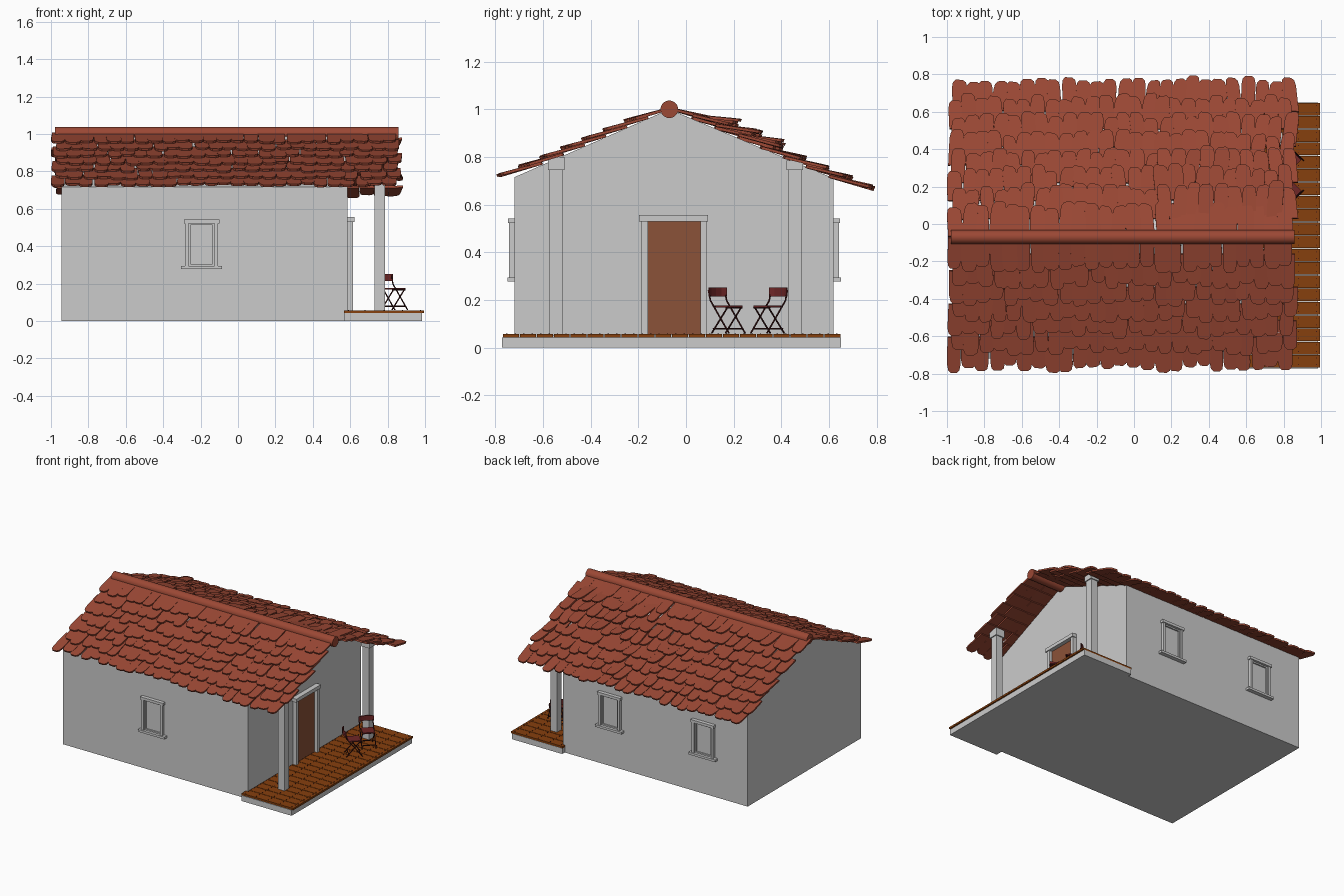
import bpy, bmesh, math, random
from mathutils import Matrix, Vector

if "Cube" in bpy.data.objects:
    bpy.data.objects.remove(bpy.data.objects["Cube"])

random.seed(4)


def material(name, rgb):
    m = bpy.data.materials.new(name)
    m.diffuse_color = (*rgb, 1)
    m.use_nodes = True
    m.node_tree.nodes["Principled BSDF"].inputs["Base Color"].default_value = m.diffuse_color
    return m


TILE = material("clay", (0.33, 0.065, 0.035))
WOOD = material("deck_wood", (0.24, 0.05, 0.004))
DOOR = material("door_wood", (0.26, 0.085, 0.04))
RED = material("chair_red", (0.16, 0.02, 0.02))
DARK = material("chair_frame", (0.05, 0.008, 0.008))


def finish(name, bm, mat=None):
    bmesh.ops.recalc_face_normals(bm, faces=bm.faces[:])
    me = bpy.data.meshes.new(name)
    bm.to_mesh(me)
    bm.free()
    ob = bpy.data.objects.new(name, me)
    bpy.context.collection.objects.link(ob)
    if mat:
        me.materials.append(mat)
    return ob


def add_box(bm, x0, x1, y0, y1, z0, z1, mat=Matrix()):
    m = Matrix.Translation(((x0 + x1) / 2, (y0 + y1) / 2, (z0 + z1) / 2))
    bmesh.ops.create_cube(bm, size=1, matrix=mat @ m @ Matrix.Diagonal((x1 - x0, y1 - y0, z1 - z0, 1)))


def boxes(name, dims, mat=None, matrix=Matrix()):
    bm = bmesh.new()
    for d in dims:
        add_box(bm, *d, matrix)
    return finish(name, bm, mat)


def prism(bm, pts, offset):
    f = bm.faces.new([bm.verts.new(p) for p in pts])
    r = bmesh.ops.extrude_face_region(bm, geom=[f])
    bmesh.ops.translate(bm, vec=offset, verts=[v for v in r["geom"] if isinstance(v, bmesh.types.BMVert)])


# House body with gables
RY, RZ = -0.07, 1.0
bm = bmesh.new()
outline = [(-0.72, 0), (0.62, 0), (0.62, 0.71), (RY, RZ), (-0.72, 0.715)]
prism(bm, [(-0.945, y, z) for y, z in outline], Vector((1.53, 0, 0)))
finish("house_walls", bm)


# Roof tiles: chamfered slabs laid in overlapping rows
def roof_side(name, side, slope, reach, rows, wild):
    a = math.atan(slope)
    down = Vector((0, side * math.cos(a), -math.sin(a)))
    up = Vector((0, side * math.sin(a), math.cos(a)))
    length, thick, n = 0.175, 0.012, 25
    step = (reach - length) / (rows - 1)
    pitch = 1.84 / n
    bm = bmesh.new()
    for r in range(rows):
        for i in range(n):
            cx = -0.985 + pitch * (i + 0.5) + (0.012 if r % 2 else -0.008) + random.uniform(-0.008, 0.008)
            w = pitch * random.uniform(0.48, 0.58)
            top = r * step
            end = top + length + random.uniform(-0.02, 0.02)
            turn = random.uniform(-1, 1) * (0.05 + 0.08 * wild)
            lo, hi = -0.003, 0.017 + random.uniform(0, 0.006 + 0.008 * wild)
            if wild and cx > 0.1 and 0 < r < 4:
                lo, hi = lo + 0.012, hi + random.uniform(0.01, 0.04)
            prof = [(-w, top), (w, top), (w, end - 0.04), (w * 0.85, end - 0.012), (w * 0.45, end),
                    (-w * 0.5, end), (-w * 0.85, end - 0.015), (-w, end - 0.045)]
            pts = []
            for u, v in prof:
                t = (v - top) / length
                pts.append(Vector((cx + u + turn * (v - top - length / 2), RY, RZ))
                           + down * (v + turn * u) + up * (lo + (hi - lo) * t))
            prism(bm, pts, up * thick)
    finish(name, bm, TILE)


roof_side("front_roof_tiles", -1, 0.43, 0.755, 7, 0)
roof_side("back_roof_tiles", 1, 0.425, 0.905, 8, 1)

# Ridge cap
bm = bmesh.new()
bmesh.ops.create_cone(bm, cap_ends=True, segments=20, radius1=0.037, radius2=0.037, depth=1.835,
                      matrix=Matrix.Translation((-0.06, RY, RZ)) @ Matrix.Rotation(math.pi / 2, 4, 'Y'))
ridge = finish("ridge_cap", bm, TILE)
bpy.context.view_layer.objects.active = ridge
ridge.select_set(True)
bpy.ops.object.shade_smooth_by_angle(angle=math.radians(40))

# Porch slab and planks with nail heads
boxes("porch_slab", [(0.57, 0.985, -0.772, 0.65, 0, 0.042)])
count = 20
pw = 1.42 / count
bm, nails = bmesh.new(), bmesh.new()
for i in range(count):
    y = -0.77 + i * pw
    add_box(bm, 0.568, 0.995, y + 0.002, y + pw - 0.002, 0.042, 0.056)
    for x in (0.59, 0.68, 0.78, 0.88, 0.975):
        for dy in (0.25, 0.75):
            bmesh.ops.create_cone(nails, cap_ends=True, segments=6, radius1=0.003, radius2=0.003, depth=0.004,
                                  matrix=Matrix.Translation((x, y + pw * dy, 0.057)))
finish("porch_planks", bm, WOOD)
finish("plank_nails", nails, DARK)

# Porch columns with capitals
for name, y, top in (("left", -0.545, 0.80), ("right", 0.457, 0.785)):
    boxes(name + "_column", [(0.73, 0.785, y - 0.027, y + 0.027, 0.05, 0.75),
                             (0.722, 0.793, y - 0.035, y + 0.035, 0.745, top)])

# Door and its frame
boxes("door", [(0.58, 0.592, -0.16, 0.06, 0.055, 0.53)], DOOR)
boxes("door_frame", [(0.58, 0.615, -0.187, -0.16, 0.055, 0.53), (0.58, 0.615, 0.06, 0.087, 0.055, 0.53),
                     (0.58, 0.622, -0.198, 0.092, 0.53, 0.556)])


# Windows: jambs, lintel, sill and an inner frame
def window(name, cx, wall, side):
    m = Matrix.Translation((cx, wall, 0)) @ Matrix.Diagonal((1, side, 1, 1))
    boxes(name, [(-0.088, -0.07, -0.01, 0.022, 0.29, 0.525), (0.07, 0.088, -0.01, 0.022, 0.29, 0.525),
                 (-0.095, 0.095, -0.01, 0.027, 0.522, 0.542), (-0.11, 0.11, -0.01, 0.03, 0.277, 0.294),
                 (-0.07, -0.06, -0.01, 0.01, 0.294, 0.522), (0.06, 0.07, -0.01, 0.01, 0.294, 0.522),
                 (-0.06, 0.06, -0.01, 0.01, 0.294, 0.304), (-0.06, 0.06, -0.01, 0.01, 0.512, 0.522)],
          None, m)


window("front_window", -0.195, -0.72, -1)
window("back_window_a", -0.585, 0.62, 1)
window("back_window_b", 0.19, 0.62, 1)


# Folding chairs: crossed tube legs, seat and backrest
def chair(name, x, y, angle):
    m = Matrix.Translation((x, y, 0.057)) @ Matrix.Rotation(angle, 4, 'Z')
    cu = bpy.data.curves.new(name + "_frame", 'CURVE')
    cu.dimensions = '3D'
    cu.bevel_depth = 0.0035
    cu.bevel_resolution = 1
    cu.use_fill_caps = True
    paths = []
    for s in (-0.048, 0.048):
        paths.append([(-0.062, s, 0.185), (-0.05, s, 0.14), (0.06, s, 0.003)])
        paths.append([(0.045, s * 0.85, 0.113), (-0.05, s * 0.85, 0.003)])
    for f, z in ((0.045, 0.022), (-0.034, 0.022), (-0.03, 0.115), (0.042, 0.11)):
        paths.append([(f, -0.048, z), (f, 0.048, z)])
    for p in paths:
        sp = cu.splines.new('POLY')
        sp.points.add(len(p) - 1)
        for pt, c in zip(sp.points, p):
            pt.co = (*(m @ Vector(c)), 1)
    cu.materials.append(DARK)
    bpy.context.collection.objects.link(bpy.data.objects.new(cu.name, cu))
    boxes(name + "_seat", [(-0.035, 0.05, -0.042, 0.042, 0.112, 0.12)], RED, m)
    # backrest bowed rearward across its width
    bm = bmesh.new()
    arc = [(-0.058, -0.052), (-0.068, -0.03), (-0.071, 0), (-0.068, 0.03), (-0.058, 0.052)]
    ring = arc + [(f + 0.006, w) for f, w in reversed(arc)]
    prism(bm, [m @ Vector((f, w, 0.158)) for f, w in ring], Vector((0, 0, 0.037)))
    finish(name + "_backrest", bm, RED)


chair("chair_a", 0.83, 0.172, math.radians(45))
chair("chair_b", 0.83, 0.348, math.radians(-45))
